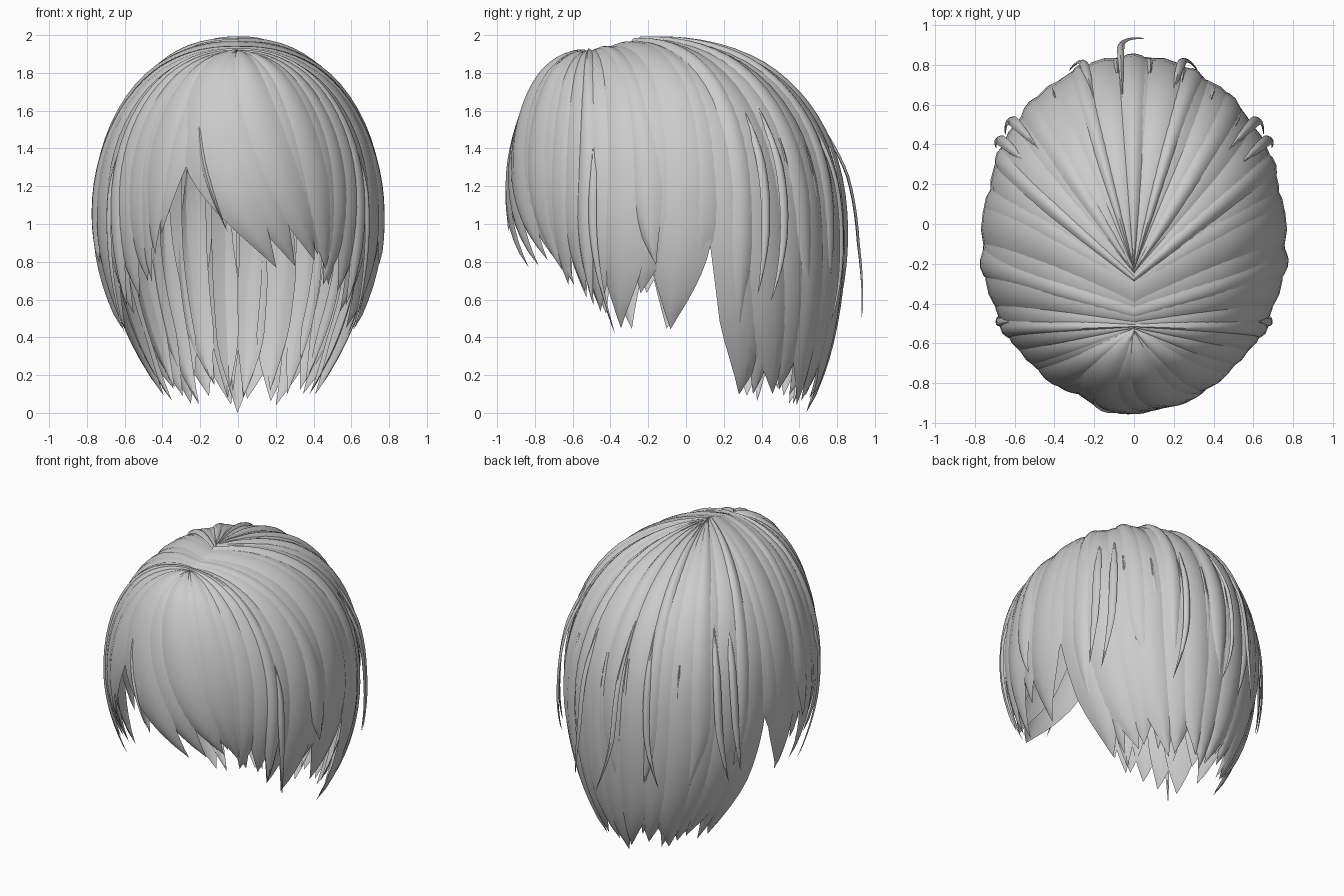
import bpy, bmesh, math, random
from mathutils import Vector

if "Cube" in bpy.data.objects:
    bpy.data.objects.remove(bpy.data.objects["Cube"])

random.seed(4)
R = random.uniform

hair = bpy.data.materials.new("hair grey")
hair.diffuse_color = (0.6, 0.6, 0.6, 1)
hair.use_nodes = True
hair.node_tree.nodes["Principled BSDF"].inputs["Base Color"].default_value = hair.diffuse_color


# Head form: azimuth 0 = front, 90 = +x, 180 = back; l = distance along the strand
ARC = 1.3


def z_equator(az):
    return 1.04 + 0.13 * math.cos(math.radians(az))


def surface(az, l, offset):
    a = math.radians(az)
    c = math.cos(a)
    k = math.tanh(2.2 * c) / math.tanh(2.2)
    root = Vector((0, -0.38 - 0.15 * k, 1.94 - 0.035 * k))
    rim = Vector((0.735 * math.sin(a), -0.05 - 0.87 * c, z_equator(az)))
    power = 0.92 + 0.06 * k
    if l < ARC:
        th = max(l, 0.0) / ARC * math.pi / 2
        f = math.sin(th) ** power
        g = max(math.cos(th), 0) ** power
        p = Vector((rim.x * f, root.y + (rim.y - root.y) * f,
                    rim.z + (root.z - rim.z) * g))
    else:
        d = l - ARC
        ky = 0.5 if c > 0 else 0.25
        p = Vector((rim.x * (1 - 0.47 * d * d),
                    -0.05 + (rim.y + 0.05) * (1 - ky * d * d), rim.z - d))
    n = Vector((p.x, p.y + 0.05, max(p.z - 1.0, 0))).normalized()
    return p + n * offset


def lock(bm, a0, a1, half, z_tip, lift=0.0, bulge=0.03, flare=0.0, curl=0.0, start=0.0,
         taper=0.7, sweep=1.5, tilt=0.006, flare_pow=4, steps=24):
    """Leaf-shaped strand with a lens section, running from the parting to a pointed tip."""
    total = ARC + z_equator(a1) - z_tip
    rings = []
    section = [(-1, 0), (-.5, 1), (0, 1), (.5, 1), (1, 0), (.5, -1), (0, -1), (-.5, -1)]
    for i in range(steps):
        t = start + (1 - start) * i / steps
        tip = max(0, (t - taper) / (1 - taper))
        w = half * (1 - tip ** 1.6)
        rise = 1.0
        if start:
            rise = min(1, 4 * (t - start))
            w *= 0.15 + 0.85 * rise
        az = a0 + (a1 - a0) * t ** sweep + curl * tip ** 2
        grow = min(1, 0.25 + 2.5 * t) * (1 - 0.7 * tip ** 2)
        ring = []
        for u, side in section:
            off = lift * rise + flare * t ** flare_pow * rise + tilt * u * grow
            if side > 0:
                off += bulge * (1 - u * u) * grow
            elif side < 0:
                off += (bulge * (1 - u * u) - 0.01) * grow
            ring.append(bm.verts.new(surface(az + u * w, t * total, off)))
        rings.append(ring)
    point = bm.verts.new(surface(a1 + curl, total, lift + flare))
    for r, s in zip(rings, rings[1:]):
        for j in range(8):
            k = (j + 1) % 8
            bm.faces.new((r[j], s[j], s[k], r[k]))
    for j in range(8):
        bm.faces.new((rings[-1][j], point, rings[-1][(j + 1) % 8]))


def finish(bm, name):
    bmesh.ops.recalc_face_normals(bm, faces=bm.faces)
    me = bpy.data.meshes.new(name)
    bm.to_mesh(me)
    bm.free()
    me.materials.append(hair)
    ob = bpy.data.objects.new(name, me)
    bpy.context.collection.objects.link(ob)
    bpy.ops.object.select_all(action='DESELECT')
    ob.select_set(True)
    bpy.context.view_layer.objects.active = ob
    bpy.ops.object.shade_smooth_by_angle(angle=math.radians(45))


# Inner cap that closes gaps around the parting
bm = bmesh.new()
rows = []
for i in range(10):
    row = [bm.verts.new(surface(j * 7.5, 0.55 * i / 9, -0.008)) for j in range(48)]
    rows.append(row)
for r, s in zip(rows, rows[1:]):
    for j in range(48):
        k = (j + 1) % 48
        bm.faces.new((r[j], s[j], s[k], r[k]))
finish(bm, "inner_cap")

# Long back hair reaching the nape
bm = bmesh.new()
for i in range(13):
    d = (i - 6) / 6
    lock(bm, 180 + d * 73 + R(-1.5, 1.5), 180 + d * 57 + R(-1.5, 1.5), R(9.5, 11.5),
         0.0 + 0.09 * abs(d) + (i % 3) * 0.03, lift=0.006 * (i % 2) - 0.004, curl=R(-5, 5),
         taper=0.83, sweep=2.3, tilt=0.008 if d > 0 else -0.008)
for i in range(10):
    a = 118 + i * 13.8
    lock(bm, a, 180 + (a - 180) * 0.85, 6.5, R(0.04, 0.16), lift=-0.012, curl=R(-5, 5),
         start=0.45, taper=0.84, sweep=2.3)
finish(bm, "back_hair_long")

# Shorter outer back strands
bm = bmesh.new()
for i in range(7):
    a = 114 + i * 22
    lock(bm, a, a + R(-4, 4), R(4, 6.5), R(0.4, 0.68), lift=0.012, bulge=0.028, curl=R(-5, 5))
finish(bm, "back_hair_outer")

# Side hair: (root azimuth, tip azimuth, half width, tip height, outward flare)
sides = [(44, 46, 8, 0.68, 0), (53, 53, 8, 0.62, 0.01), (62, 61, 8, 0.54, 0.02),
         (73, 69, 9.5, 0.46, 0.03), (84, 79, 10, 0.62, 0), (96, 88, 11, 0.46, 0),
         (78, 80, 6, 0.80, 0.035), (58, 57, 4, 0.58, 0.04), (103, 95, 8, 0.66, 0)]
for s, name in ((1, "side_hair_left"), (-1, "side_hair_right")):
    bm = bmesh.new()
    for i, (a0, a1, w, z, fl) in enumerate(sides):
        lock(bm, s * a0, s * a1, w, z + R(-.02, .02), curl=s * R(-4, 3), tilt=s * 0.008, flare=fl,
             lift=0.005 * (i % 2) + (0.008 if i in (6, 7) else 0), taper=0.74)
    finish(bm, name)

# Swept fringe with the opening on the -x side
bm = bmesh.new()
fringe = [(-23, 15, 13, 0.77, 0.016), (-10, 24, 12, 0.78, 0.004), (4, 33, 12, 0.81, 0.012),
          (18, 35, 11, 0.84, 0.0), (28, 40, 10, 0.76, 0.008), (36, 44, 9, 0.68, 0.0)]
for a0, a1, w, z, lift in fringe:
    lock(bm, a0, a1, w, z, lift=lift, bulge=0.024, curl=2, sweep=2.6, taper=0.7)
for a0, a1, w, z, lift in [(-21, -33, 9, 0.95, 0.002), (-33, -37, 8.5, 0.84, 0.01),
                           (-42, -42, 8, 0.7, 0.0)]:
    lock(bm, a0, a1, w, z, lift=lift, bulge=0.024, curl=-1, taper=0.62)
finish(bm, "fringe")

# Thin loose strands standing off the surface
bm = bmesh.new()
for a0, a1, w, z, fl, curl in [(186, 184, 1.3, 0.5, 0.13, -8), (164, 160, 1.6, 0.48, 0.06, -6),
                               (198, 200, 1.6, 0.55, 0.05, 6), (130, 127, 1.8, 0.58, 0.07, -5),
                               (230, 233, 1.8, 0.56, 0.07, 5), (122, 120, 1.8, 0.62, 0.07, -3),
                               (238, 240, 1.8, 0.62, 0.07, 3), (-26, -8, 1.3, 0.95, 0.02, 4),
                               (60, 62, 1.5, 0.44, 0.07, 3), (-60, -62, 1.5, 0.42, 0.07, -3)]:
    lock(bm, a0, a1, w, z, lift=0.018, bulge=0.014, flare=fl, curl=curl, start=0.38,
         flare_pow=2.3, tilt=0)
finish(bm, "loose_strands")
